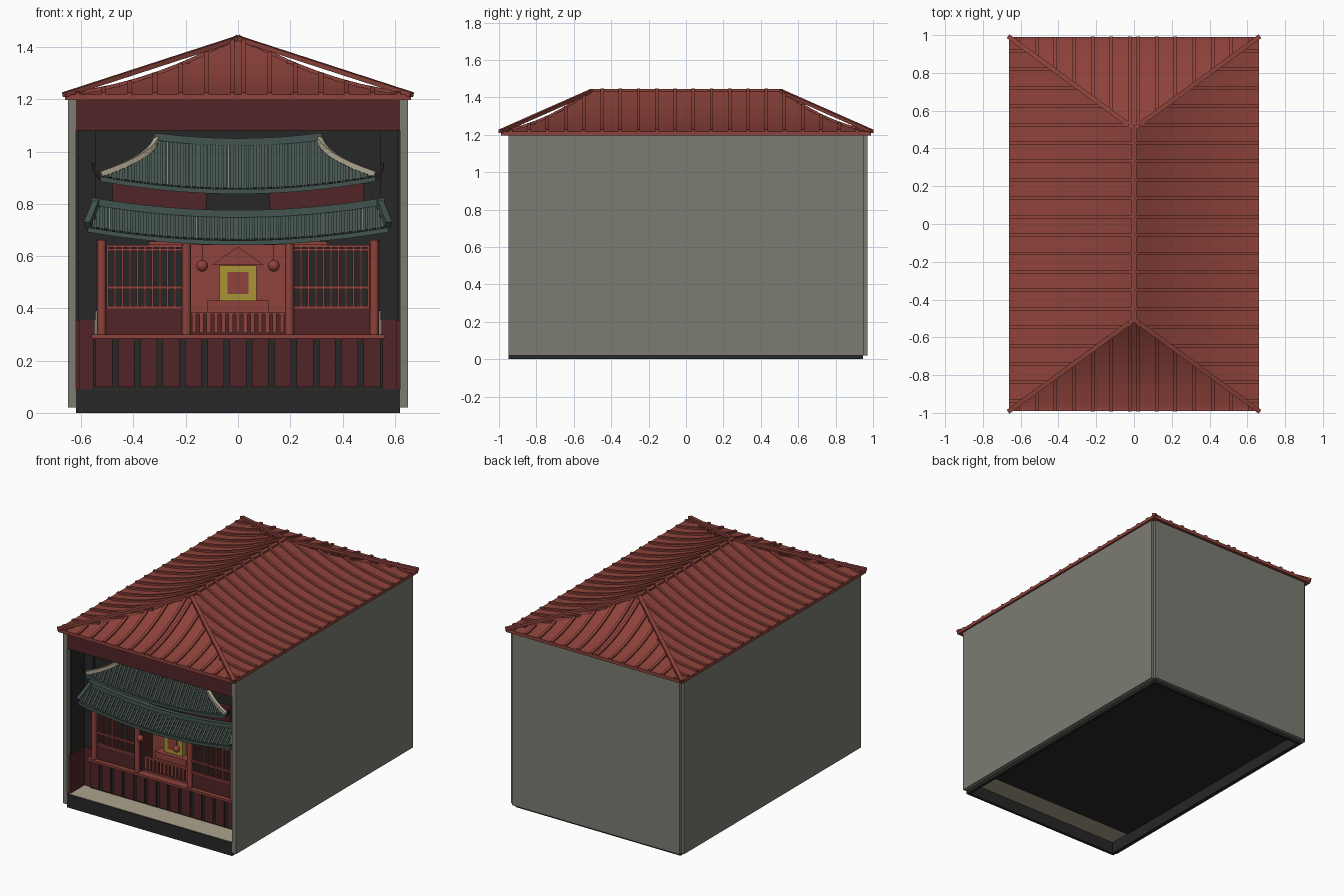
import bpy, bmesh
from mathutils import Vector, Matrix

cube = bpy.data.objects.get("Cube")
if cube:
    bpy.data.objects.remove(cube, do_unlink=True)


def material(name, rgb):
    m = bpy.data.materials.new(name)
    m.use_nodes = True
    m.diffuse_color = (*rgb, 1)
    m.node_tree.nodes["Principled BSDF"].inputs["Base Color"].default_value = (*rgb, 1)
    return m


RED = material("painted red", (.27, .055, .043))
MAROON = material("dark red", (.085, .018, .02))
STONE = material("wall grey", (.2, .2, .17))
DARK = material("charcoal", (.02, .02, .02))
TEAL = material("roof tile green", (.055, .09, .08))
PALE = material("pale tile grey", (.2, .21, .17))
BEIGE = material("beige", (.42, .37, .27))
GOLD = material("gold", (.4, .3, .035))


def box(bm, x0, x1, y0, y1, z0, z1):
    size = Matrix.Diagonal((x1 - x0, y1 - y0, z1 - z0, 1))
    centre = Matrix.Translation(((x0 + x1) / 2, (y0 + y1) / 2, (z0 + z1) / 2))
    bmesh.ops.create_cube(bm, size=1, matrix=centre @ size)


def bar(bm, pts, w, h):
    """Sweep a rectangular section along a path."""
    pts = [Vector(p) for p in pts]
    rings = []
    for i, p in enumerate(pts):
        t = (pts[min(i + 1, len(pts) - 1)] - pts[max(i - 1, 0)]).normalized()
        side = t.cross(Vector((0, 0, 1))).normalized()
        up = side.cross(t) * h / 2
        side *= w / 2
        rings.append([bm.verts.new(p + c) for c in (side + up, up - side, -side - up, side - up)])
    for a, b in zip(rings, rings[1:]):
        for k in range(4):
            bm.faces.new((a[k], a[k - 1], b[k - 1], b[k]))
    bm.faces.new(rings[0])
    bm.faces.new(rings[-1][::-1])


def finish(bm, name, mat, smooth=False):
    bmesh.ops.recalc_face_normals(bm, faces=bm.faces)
    me = bpy.data.meshes.new(name)
    bm.to_mesh(me)
    bm.free()
    me.materials.append(mat)
    for p in me.polygons:
        p.use_smooth = smooth and len(p.vertices) < 5
    ob = bpy.data.objects.new(name, me)
    bpy.context.collection.objects.link(ob)
    return ob


def boxes(name, mat, *dims):
    bm = bmesh.new()
    for d in dims:
        box(bm, *d)
    return finish(bm, name, mat)


def both(x0, x1, *rest):
    """The same box on the left and the right."""
    return (x0, x1, *rest), (-x1, -x0, *rest)


# Outer shell and hollow base
boxes("side_walls", STONE, *both(.62, .65, -.95, .95, .02, 1.2))
boxes("back_wall", STONE, (-.63, .63, .945, .97, .02, 1.2))
boxes("base_skirt", DARK, *both(.6, .62, -.95, .945, 0, .09),
      (-.6, .6, -.95, -.93, 0, .09), (-.6, .6, .925, .945, 0, .09))
boxes("inner_floor", DARK, (-.6, .6, -.78, .925, .075, .088))
boxes("front_walkway", BEIGE, (-.61, .61, -.945, -.78, .08, .092))
boxes("front_lintel", MAROON, (-.62, .62, -.95, -.92, 1.08, 1.2))

# Main hipped roof with sagging slopes
EX, EY, RY, EZ, RISE = .66, .99, .505, 1.215, .222


def slope(t):
    return EZ + RISE * (t - .7 * t * (1 - t))


boxes("eave_plate", RED, (-EX - .003, EX + .003, -EY, EY, 1.197, 1.218))
bm = bmesh.new()
previous = None
for i in range(11):
    t = i / 10
    x, y = EX * (1 - t), EY - (EY - RY) * t
    ring = [bm.verts.new((a * x, b * y, slope(t))) for a, b in ((-1, -1), (1, -1), (1, 1), (-1, 1))]
    if previous:
        for k in range(4):
            bm.faces.new((previous[k - 1], previous[k], ring[k], ring[k - 1]))
    previous = ring
bmesh.ops.remove_doubles(bm, verts=bm.verts, dist=.0001)
bmesh.ops.dissolve_degenerate(bm, edges=bm.edges, dist=.0001)
finish(bm, "main_roof_slopes", RED)

bm = bmesh.new()
for s in (-1, 1):
    for k in range(20):
        y = (k - 9.5) * .0975 - .01
        top = min(1, (EY - abs(y)) / (EY - RY))
        steps = [top * i / 7 for i in range(8)]
        bar(bm, [(s * EX * (1 - t), y, slope(t) + .004) for t in steps], .018, .016)
    for k in range(7):
        for x in (-.022 - .0985 * k, .022 + .0985 * k):
            top = 1 - abs(x) / EX
            steps = [top * i / 7 for i in range(8)]
            bar(bm, [(x, s * (EY - (EY - RY) * t), slope(t) + .004) for t in steps], .018, .016)
finish(bm, "main_roof_battens", RED)

bm = bmesh.new()
for sx in (-1, 1):
    for sy in (-1, 1):
        bar(bm, [(sx * .665, sy * .993, 1.218), (0, sy * RY, 1.434)], .024, .018)
bar(bm, [(0, -RY - .01, 1.436), (0, RY + .01, 1.436)], .024, .016)
finish(bm, "ridge_and_hip_bars", RED)

# Alcove lining
boxes("alcove_lining", DARK, *both(.608, .621, -.92, -.76, .355, 1.2),
      *both(.545, .61, -.78, -.76, .355, 1.2), (-.61, .61, -.745, -.73, .66, 1.2))
boxes("alcove_wainscot", MAROON, *both(.606, .621, -.93, -.76, .09, .355),
      *both(.55, .61, -.785, -.76, .09, .355))

# Stage front with planks
boxes("stage_backing", DARK, (-.555, .555, -.795, -.775, .09, .285))
boxes("stage_planks", MAROON, *[(x - .032, x + .032, -.805, -.79, .1, .28)
                                for x in [(k - 6) * .0855 for k in range(13)]])
boxes("stage_rail", RED, (-.56, .56, -.825, -.78, .285, .3))
boxes("stage_floor", MAROON, (-.55, .55, -.8, -.64, .28, .298))

# Columns and lintel
bm = bmesh.new()
for x in (-.522, -.197, .197, .522):
    bmesh.ops.create_cone(bm, cap_ends=True, segments=16, radius1=.017, radius2=.017, depth=.365,
                          matrix=Matrix.Translation((x, -.8, .48)))
finish(bm, "stage_columns", RED, True)
boxes("stage_lintel", RED, (-.34, .34, -.81, -.79, .642, .656))

# Lattice windows either side
boxes("lattice_backing", DARK, *both(.2, .545, -.782, -.775, .39, .7))
boxes("window_aprons", MAROON, *both(.2, .52, -.795, -.775, .3, .4))
bars = []
for k in range(11):
    x = .213 + k * .0287
    bars += both(x - .004, x + .004, -.796, -.784, .4, .64)
for z in (.404, .48, .625, .638):
    bars += both(.21, .504, -.8, -.786, z - .005, z + .005)
boxes("lattice_bars", RED, *bars)

# Central shrine recess
boxes("shrine_back_panel", RED, (-.2, .2, -.66, -.645, .3, .66))
boxes("shrine_jambs", MAROON, *both(.18, .2, -.785, -.65, .3, .66))
boxes("shrine_ceiling", DARK, (-.2, .2, -.785, -.645, .655, .665))
boxes("balustrade_backing", MAROON, (-.18, .18, -.742, -.735, .3, .38))
boxes("balustrade", RED, (-.18, .18, -.755, -.735, .378, .386),
      *[(x - .008, x + .008, -.752, -.74, .305, .38) for x in [(k - 6) * .028 for k in range(13)]])
boxes("altar_ledge", RED, (-.117, .117, -.725, -.66, .386, .43))
boxes("altar_frame", GOLD, (-.07, .07, -.695, -.66, .43, .565))
boxes("altar_picture", RED, (-.04, .04, -.698, -.69, .455, .54))
bm = bmesh.new()
front, back = [[bm.verts.new((x, y, z)) for x, z in ((-.1, .566), (.1, .566), (0, .636))] for y in (-.705, -.66)]
bm.faces.new(front)
bm.faces.new(back[::-1])
for k in range(3):
    bm.faces.new((front[k - 1], front[k], back[k], back[k - 1]))
finish(bm, "altar_gable", RED)

# Hanging lanterns
bm = bmesh.new()
for x in (-.137, .137):
    bmesh.ops.create_uvsphere(bm, u_segments=16, v_segments=10, radius=.022,
                              matrix=Matrix.Translation((x, -.855, .563)))
finish(bm, "lanterns", RED, True)
boxes("lantern_cords", DARK, *both(.1355, .1385, -.8565, -.8535, .58, .67))

# Wall between the two tiled roofs
boxes("upper_wall", MAROON, (-.48, .48, -.77, -.74, .72, .9))
boxes("upper_opening", DARK, (-.122, .122, -.776, -.768, .76, .9))


def tiled_roof(name, bottom, top, sag, y0, y1, z0, z1, flare, ribs):
    """Curved tile roof whose ends sweep upward; returns its surface function."""
    def width(v):
        return top + (bottom - top) * (1 - v) ** flare

    def point(u, v, lift=0):
        rise = sag[0] + (sag[1] - sag[0]) * v
        return (u * width(v), y0 + (y1 - y0) * v, z0 + (z1 - z0) * v + rise * u * u + lift)

    bm = bmesh.new()
    nu, nv = 24, 6
    grid = [[bm.verts.new(point(2 * i / nu - 1, j / nv)) for i in range(nu + 1)] for j in range(nv + 1)]
    for a, b in zip(grid, grid[1:]):
        for i in range(nu):
            bm.faces.new((a[i], a[i + 1], b[i + 1], b[i]))
    finish(bm, name + "_tiles", TEAL).modifiers.new("thickness", "SOLIDIFY").thickness = .008
    # Ribs run straight up the slope and stop at the hips
    for part, mat, shift, w in (("_ribs", TEAL, 0, .013), ("_rib_joints", PALE, .5, .006)):
        bm = bmesh.new()
        pitch = 2 * bottom / ribs
        for k in range(ribs):
            x = (k + shift - ribs / 2 + .25) * pitch
            if abs(x) > bottom * .98:
                continue
            end = 1 if abs(x) <= top else 1 - ((abs(x) - top) / (bottom - top)) ** (1 / flare)
            vs = [end * i / 5 for i in range(6)]
            bar(bm, [point(x / width(v), v, .005) for v in vs], w, .012)
        finish(bm, name + part, mat)
    # Eave and ridge bands
    us = [i / 12 - 1 for i in range(25)]
    bm = bmesh.new()
    bar(bm, [point(u, 0, -.006) for u in us], .02, .018)
    bar(bm, [point(u * 1.04, 1, .012) for u in us], .03, .028)
    finish(bm, name + "_bands", TEAL)
    return point


lower = tiled_roof("lower_roof", .575, .54, (.05, .045), -.89, -.8, .657, .75, 1, 38)
upper = tiled_roof("upper_roof", .525, .31, (.048, .02), -.88, -.765, .853, 1.025, 2, 36)

# Hip ridges and upswept corner tips
hips, tips, ends = bmesh.new(), bmesh.new(), bmesh.new()
for s in (-1, 1):
    bar(hips, [upper(s, i / 8, .014) for i in range(9)], .02, .02)
    bar(tips, [(s * .5, -.88, .885), (s * .53, -.885, .9), (s * .548, -.888, .925), (s * .555, -.89, .955)], .01, .01)
    bar(ends, [lower(s, i / 4, .012) for i in range(5)], .025, .03)
finish(hips, "upper_roof_hips", BEIGE)
finish(tips, "upper_roof_tips", DARK)
finish(ends, "lower_roof_end_ridges", TEAL)
